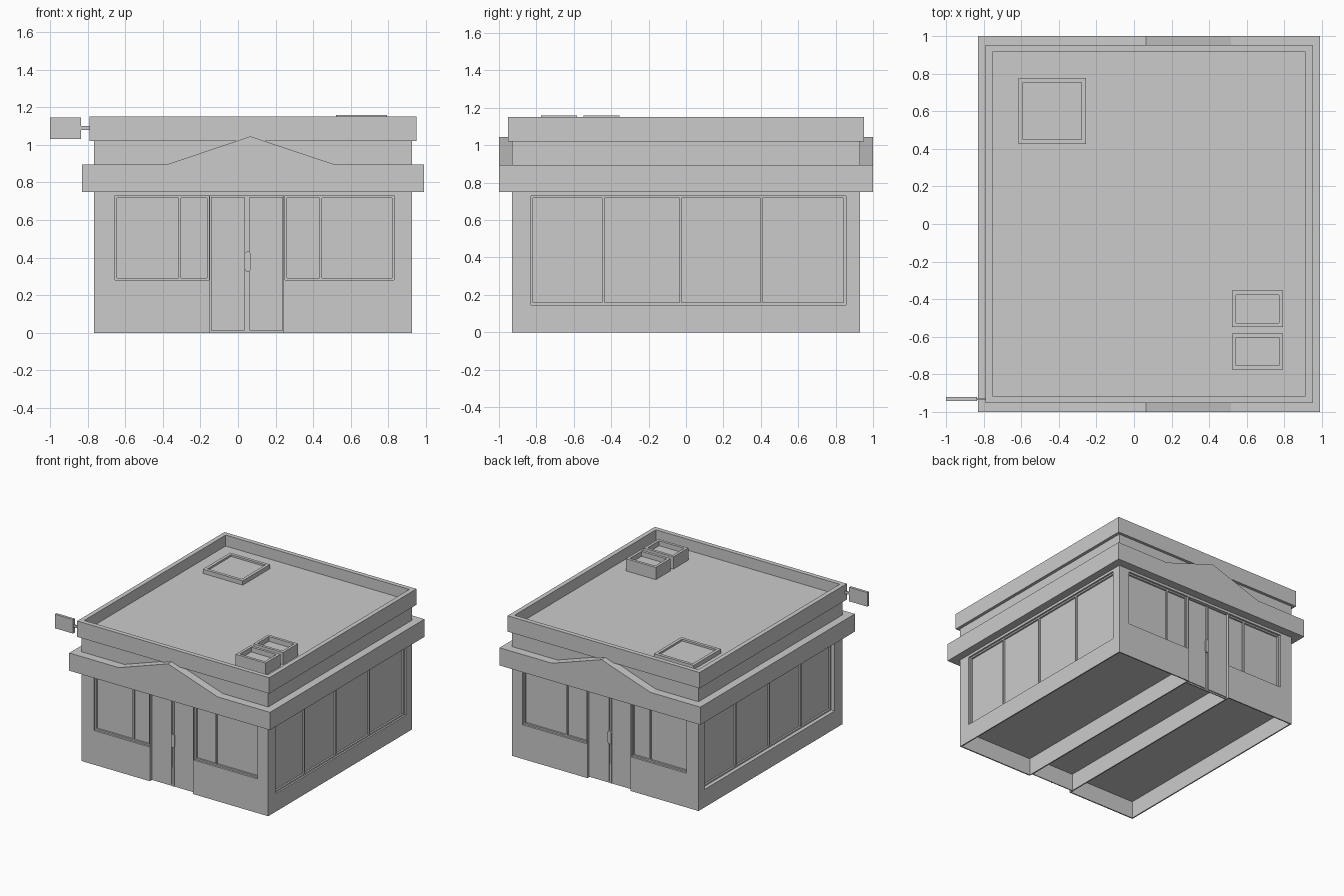
import bpy, bmesh
from mathutils import Vector

if "Cube" in bpy.data.objects:
    bpy.data.objects.remove(bpy.data.objects["Cube"])


def add_mesh(name, bm):
    bmesh.ops.recalc_face_normals(bm, faces=bm.faces)
    me = bpy.data.meshes.new(name)
    bm.to_mesh(me)
    bm.free()
    ob = bpy.data.objects.new(name, me)
    bpy.context.collection.objects.link(ob)
    return ob


def bm_box(bm, xs, ys, zs):
    size = Vector([abs(r[1] - r[0]) for r in (xs, ys, zs)])
    mid = Vector([(r[0] + r[1]) / 2 for r in (xs, ys, zs)])
    vs = bmesh.ops.create_cube(bm, size=1)["verts"]
    for v in vs:
        v.co = Vector([a * b for a, b in zip(v.co, size)]) + mid


def boxes(name, items):
    bm = bmesh.new()
    for it in items:
        bm_box(bm, *it)
    return add_mesh(name, bm)


def tray(name, xs, ys, zs, rim, depth):
    """Box whose top is inset and pushed down."""
    bm = bmesh.new()
    bm_box(bm, xs, ys, zs)
    top = max(bm.faces, key=lambda f: f.calc_center_median().z)
    bmesh.ops.inset_region(bm, faces=[top], thickness=rim)
    inner = bmesh.ops.extrude_face_region(bm, geom=[top])
    bmesh.ops.delete(bm, geom=[top], context="FACES")
    vs = [g for g in inner["geom"] if isinstance(g, bmesh.types.BMVert)]
    bmesh.ops.translate(bm, verts=vs, vec=(0, 0, -depth))
    return add_mesh(name, bm)


def prism(name, pts, y0, y1):
    """x-z outline extruded along y."""
    bm = bmesh.new()
    f = bm.faces.new([bm.verts.new((x, y0, z)) for x, z in pts])
    ext = bmesh.ops.extrude_face_region(bm, geom=[f])
    vs = [g for g in ext["geom"] if isinstance(g, bmesh.types.BMVert)]
    bmesh.ops.translate(bm, verts=vs, vec=(0, y1 - y0, 0))
    return add_mesh(name, bm)


def cut(target, xs, ys, zs):
    c = boxes("cutter", [(xs, ys, zs)])
    c.hide_render = True
    m = target.modifiers.new("cut", "BOOLEAN")
    m.operation, m.solver, m.object = "DIFFERENCE", "EXACT", c
    bpy.context.view_layer.objects.active = target
    bpy.ops.object.modifier_apply(modifier=m.name)
    bpy.data.objects.remove(c)


def frame(name, edges, z0, z1, place, w=0.012):
    """Window frame: uprights at each edge, rails top and bottom."""
    a, b = edges[0], edges[-1]
    items = [((a, b), (z0, z0 + w)), ((a, b), (z1 - w, z1))]
    for i, e in enumerate(edges):
        lo = e if i == 0 else e - w if i == len(edges) - 1 else e - w / 2
        items.append(((lo, lo + w), (z0, z1)))
    return boxes(name, [place(u, z) for u, z in items])


X0, X1, Y = -0.765, 0.925, 0.93
SIDE_Z, FRONT_Z = (0.147, 0.73), (0.28, 0.73)
SIDE_EDGES = [-0.83, -0.443, -0.03, 0.403, 0.855]
FRONT_EDGES = [[-0.655, -0.31, -0.153], [0.25, 0.44, 0.83]]

# Walls, open underneath with two thin partitions
walls = boxes("walls", [((X0, X1), (-Y, Y), (0, 1.03))])
for px in [(X0 + 0.01, -0.155), (-0.145, 0.24), (0.25, X1 - 0.01)]:
    cut(walls, px, (-Y + 0.01, Y - 0.01), (-0.1, 0.14))

# Side window recesses and frames
for name, x, s, d in [("right", X1, 1, 0.028), ("left", X0, -1, 0.045)]:
    back = x - s * d
    cut(walls, (back, x + s * 0.1), (SIDE_EDGES[0], SIDE_EDGES[-1]), SIDE_Z)
    frame(name + "_window_frame", SIDE_EDGES, *SIDE_Z,
          lambda u, z: ((back - s * 0.003, back + s * 0.014), u, z))

# Front and back: windows, doors, handle, gabled fascia
for name, s in [("front", -1), ("back", 1)]:
    back = s * (Y - 0.03)
    for i, edges in enumerate(FRONT_EDGES):
        cut(walls, (edges[0], edges[-1]), (back, s * 1.1), FRONT_Z)
        frame(f"{name}_window_frame_{i + 1}", edges, *FRONT_Z,
              lambda u, z: (u, (back - s * 0.003, back + s * 0.014), z))
    cut(walls, (-0.148, 0.243), (back, s * 1.1), (-0.1, 0.73))
    boxes(name + "_doorway", [((-0.148, 0.243), (back - s * 0.006, back + s * 0.002), (0, 0.15)),
                              ((0.04, 0.055), (back - s * 0.003, back + s * 0.006), (0, 0.73))])
    for i, dx in enumerate([(-0.143, 0.035), (0.06, 0.24)]):
        boxes(f"{name}_door_{i + 1}", [(dx, (back - s * 0.003, back + s * 0.01), (0.012, 0.722))])
    prism(name + "_door_handle", [(0.035, 0.34), (0.045, 0.325), (0.06, 0.325), (0.068, 0.34),
                                  (0.068, 0.42), (0.06, 0.432), (0.045, 0.432), (0.035, 0.42)],
          back, back + s * 0.02)
    prism(name + "_gable", [(-0.38, 0.89), (0.515, 0.89), (0.515, 0.895),
                            (0.065, 1.045), (-0.38, 0.895)], s * (Y - 0.005), s)

# Fascia band and roof parapet
boxes("fascia_band", [((-0.83, 0.99), (-1, 1), (0.75, 0.895))])
tray("roof_parapet", (-0.79, 0.95), (-0.953, 0.953), (1.02, 1.15), 0.053, 0.09)

# Roof hatch and air units
tray("roof_hatch", (-0.615, -0.255), (0.425, 0.778), (1.055, 1.095), 0.035, 0.015)
for i, ys in enumerate([(-0.548, -0.355), (-0.775, -0.583)]):
    tray(f"air_unit_{i + 1}", (0.522, 0.793), ys, (1.055, 1.16), 0.031, 0.04)

# Hanging sign on the left
boxes("sign_panel", [((-1, -0.835), (-0.942, -0.92), (1.03, 1.145))])
boxes("sign_bracket", [((-0.84, -0.785), (-0.937, -0.925), (1.08, 1.1))])
